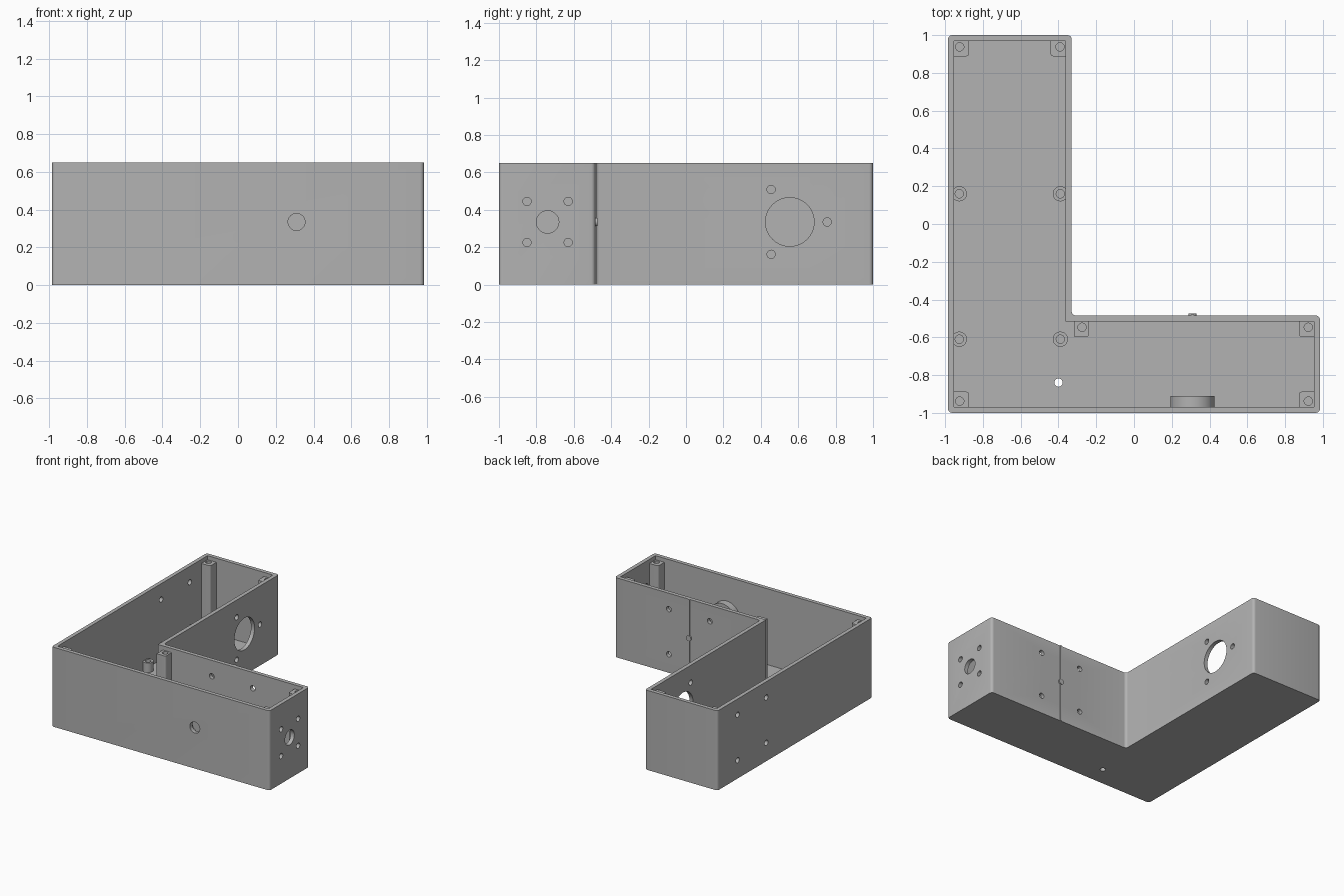
import bpy, bmesh, math
from mathutils import Matrix, Vector

if "Cube" in bpy.data.objects:
    bpy.data.objects.remove(bpy.data.objects["Cube"], do_unlink=True)

HEIGHT, WALL, FLOOR = 0.65, 0.032, 0.03
X0, X1, Y0, Y1 = -0.985, 0.985, -1.0, 1.0
NOTCH_X, NOTCH_Y = -0.33, -0.485
MID = 0.335           # height of the wall hole patterns
SCREW = 0.022         # screw hole radius
POST_TOP = 0.617

grey = bpy.data.materials.new("plain grey")
grey.use_nodes = True
grey.diffuse_color = (0.448, 0.448, 0.448, 1)
grey.node_tree.nodes["Principled BSDF"].inputs["Base Color"].default_value = grey.diffuse_color


def make_object(name, bm):
    bmesh.ops.recalc_face_normals(bm, faces=bm.faces)
    mesh = bpy.data.meshes.new(name)
    bm.to_mesh(mesh)
    bm.free()
    mesh.materials.append(grey)
    obj = bpy.data.objects.new(name, mesh)
    bpy.context.collection.objects.link(obj)
    return obj


def prism(points, z0, z1, radius=0, round_if=lambda co: True):
    """Extrude a plan outline upward and round the chosen vertical edges."""
    bm = bmesh.new()
    face = bm.faces.new([bm.verts.new((x, y, z0)) for x, y in points])
    top = bmesh.ops.extrude_face_region(bm, geom=[face])["geom"]
    bmesh.ops.translate(bm, vec=(0, 0, z1 - z0),
                        verts=[g for g in top if isinstance(g, bmesh.types.BMVert)])
    if radius:
        edges = [e for e in bm.edges
                 if abs(e.verts[0].co.z - e.verts[1].co.z) > 1e-4 and round_if(e.verts[0].co)]
        bmesh.ops.bevel(bm, geom=edges, offset=radius, segments=5, profile=0.5, affect="EDGES")
    return bm


def l_outline(inset):
    a, b, c, d = X0 + inset, X1 - inset, Y0 + inset, Y1 - inset
    nx, ny = NOTCH_X - inset, NOTCH_Y - inset
    return [(a, c), (b, c), (b, ny), (nx, ny), (nx, d), (a, d)]


def add_cylinder(bm, centre, radius, length, axis="z", sides=32):
    turn = {"z": Matrix(), "x": Matrix.Rotation(math.pi / 2, 4, "Y"),
            "y": Matrix.Rotation(math.pi / 2, 4, "X")}[axis]
    bmesh.ops.create_cone(bm, cap_ends=True, segments=sides, radius1=radius, radius2=radius,
                          depth=length, matrix=Matrix.Translation(Vector(centre)) @ turn)


def cut(obj, *cutter_meshes):
    """Subtract the cutters, bake the result and drop the helpers."""
    cutters = []
    for bm in cutter_meshes:
        cutter = make_object("cutter", bm)
        cutter.hide_render = True
        mod = obj.modifiers.new("cut", "BOOLEAN")
        mod.operation, mod.solver, mod.object = "DIFFERENCE", "EXACT", cutter
        cutters.append(cutter)
    bpy.context.view_layer.update()
    graph = bpy.context.evaluated_depsgraph_get()
    baked = bpy.data.meshes.new_from_object(obj.evaluated_get(graph))
    obj.modifiers.clear()
    obj.data = baked
    for cutter in cutters:
        bpy.data.objects.remove(cutter, do_unlink=True)


# L-shaped open box
box = make_object("box_shell", prism(l_outline(0), 0, HEIGHT, 0.022))
cavity = prism(l_outline(WALL), FLOOR, HEIGHT + 0.1)

holes = bmesh.new()
# notch side wall: large hole with three screws around it
add_cylinder(holes, (NOTCH_X - WALL / 2, 0.555, MID), 0.13, 0.1, "x", 64)
for k in range(3):
    angle = math.tau * k / 3
    add_cylinder(holes, (NOTCH_X - WALL / 2, 0.555 + 0.2 * math.cos(angle),
                         MID + 0.2 * math.sin(angle)), SCREW, 0.1, "x")
# end wall: shaft hole
add_cylinder(holes, (X1, -0.74, MID), 0.06, 0.1, "x", 48)
# square screw patterns on the end, left side and notch back walls
for u in (-1, 1):
    for v in (-1, 1):
        add_cylinder(holes, (X1, -0.74 + u * 0.11, MID + v * 0.11), SCREW, 0.1, "x")
        add_cylinder(holes, (X0, 0.555 + u * 0.185, MID + v * 0.185), SCREW, 0.1, "x")
        add_cylinder(holes, (0.31 + u * 0.185, NOTCH_Y - WALL / 2, MID + v * 0.185),
                     SCREW, 0.1, "y")
# front wall shaft hole and floor drain hole
add_cylinder(holes, (0.31, Y0, MID), 0.045, 0.1, "y")
add_cylinder(holes, (-0.40, -0.84, 0), SCREW, 0.1)
cut(box, cavity, holes)
parts = [box]

# lid screw posts: inner wall corner, and the direction each one grows
left, right, front, back = X0 + WALL, X1 - WALL, Y0 + WALL, Y1 - WALL
notch_back = NOTCH_Y - WALL
posts = {
    "back_left_post": (left, back, 1, -1),
    "back_right_post": (NOTCH_X - WALL, back, -1, -1),
    "front_left_post": (left, front, 1, 1),
    "front_right_post": (right, front, -1, 1),
    "end_post": (right, notch_back, -1, -1),
    "notch_post": (-0.317, notch_back, 1, -1),
}
for name, (x, y, sx, sy) in posts.items():
    bury = 0 if name == "notch_post" else 0.008
    xa, xb = x - sx * bury, x + sx * 0.08
    ya, yb = y - sy * 0.008, y + sy * 0.08
    inner = Vector((xb, yb))
    post = make_object(name, prism([(xa, ya), (xb, ya), (xb, yb), (xa, yb)], FLOOR - 0.005,
                                   POST_TOP, 0.015, lambda co: (co.xy - inner).length < 0.001))
    bore = bmesh.new()
    add_cylinder(bore, (x + sx * 0.03 + (0.012 if not bury else 0), y + sy * 0.03, POST_TOP),
                 SCREW, 0.3)
    cut(post, bore)
    parts.append(post)

# short board standoffs on the floor
for i, (x, y) in enumerate((x, y) for x in (-0.925, -0.39) for y in (-0.61, 0.16)):
    body, bore = bmesh.new(), bmesh.new()
    add_cylinder(body, (x, y, 0.066), 0.04, 0.082)
    add_cylinder(bore, (x, y, 0.107), SCREW, 0.12)
    standoff = make_object(f"standoff_{i + 1}", body)
    cut(standoff, bore)
    parts.append(standoff)

# bearing ring inside the front wall
ring, pocket = bmesh.new(), bmesh.new()
add_cylinder(ring, (0.31, front + 0.027, MID), 0.117, 0.062, "y", 48)
add_cylinder(pocket, (0.31, front + 0.03, MID), 0.09, 0.1, "y", 48)
bearing = make_object("bearing_ring", ring)
cut(bearing, pocket)
parts.append(bearing)

# thin rib and small nub on the outside of the notch back wall
rib = prism([(0.30, NOTCH_Y - 0.01), (0.32, NOTCH_Y - 0.01),
             (0.317, NOTCH_Y + 0.007), (0.303, NOTCH_Y + 0.007)], 0, HEIGHT)
parts.append(make_object("back_rib", rib))
nub = bmesh.new()
add_cylinder(nub, (0.31, NOTCH_Y, MID), 0.022, 0.022, "y", 24)
parts.append(make_object("rib_nub", nub))

# smooth round surfaces, keep the edges crisp
bpy.ops.object.select_all(action="DESELECT")
for part in parts:
    part.select_set(True)
bpy.context.view_layer.objects.active = box
bpy.ops.object.shade_smooth_by_angle(angle=math.radians(30))
